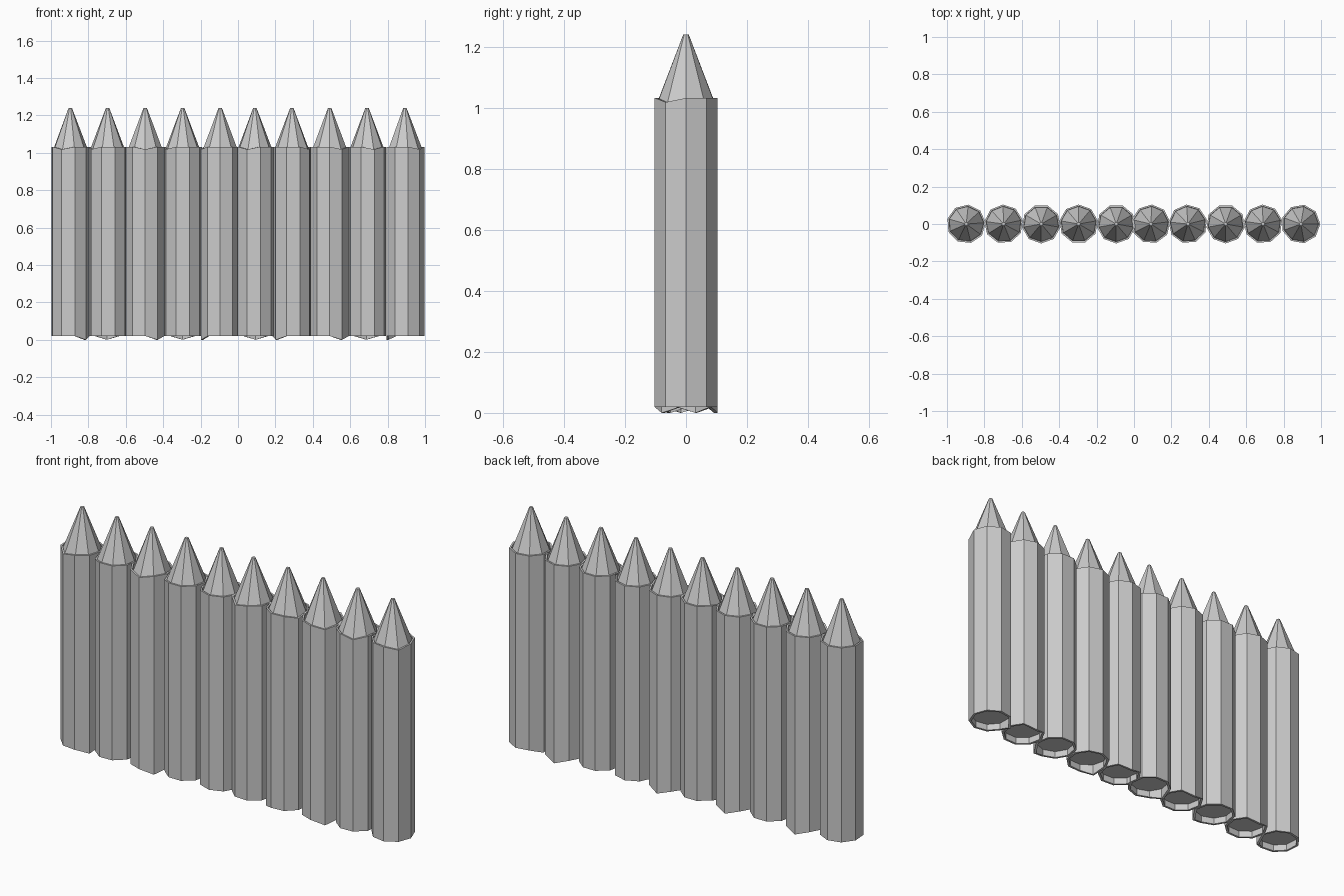
import bpy, bmesh, math, random

if "Cube" in bpy.data.objects:
    bpy.data.objects.remove(bpy.data.objects["Cube"])

random.seed(4)
SIDES = 9
# (radius, height) from the recessed underside to the blunt tip
PROFILE = [(0.092, 0.052), (0.092, 0.02), (0.104, 0.02), (0.104, 1.032),
           (0.095, 1.032), (0.094, 1.018), (0.009, 1.24)]
CENTRES = [-0.897, -0.697, -0.496, -0.296, -0.095, 0.09, 0.288, 0.49, 0.69, 0.892]
# turn of each stake, and direction of its low bottom corner (degrees)
TURNS = [4, 12, 30, 10, 30, 7, 14, 30, 12, 0]
LOW_BOTTOM = [-20, 90, -50, 90, 190, 80, 200, -50, 100, 160]


def corner(turn, direction):
    return round((direction - turn) / (360 / SIDES)) % SIDES


def stake(index, x, turn, low):
    bm = bmesh.new()
    low_bottom = corner(turn, low)
    low_top = corner(turn, -40 if index == 9 else random.uniform(200, 340))
    rings = []
    for k, (r, z) in enumerate(PROFILE):
        ring = []
        for i in range(SIDES):
            a = math.radians(turn + i * 360 / SIDES)
            dz = 0.0
            if k in (1, 2) and i == low_bottom:
                dz = -0.02          # chipped lower rim
            if k in (3, 4) and i == low_top:
                dz = -0.014         # chipped upper rim
            ring.append(bm.verts.new((r * math.cos(a), r * math.sin(a), z + dz)))
        rings.append(ring)
    for a, b in zip(rings, rings[1:]):
        for i in range(SIDES):
            j = (i + 1) % SIDES
            bm.faces.new((a[i], a[j], b[j], b[i]))
    # underside and blunt tip
    bm.faces.new(rings[0][::-1])
    bm.faces.new(rings[-1])
    bmesh.ops.recalc_face_normals(bm, faces=bm.faces)
    mesh = bpy.data.meshes.new(f"stake_{index + 1}")
    bm.to_mesh(mesh)
    bm.free()
    ob = bpy.data.objects.new(f"stake_{index + 1}", mesh)
    ob.location.x = x
    bpy.context.collection.objects.link(ob)


# Row of sharpened log stakes
for n, (x, turn, low) in enumerate(zip(CENTRES, TURNS, LOW_BOTTOM)):
    stake(n, x, turn, low)
